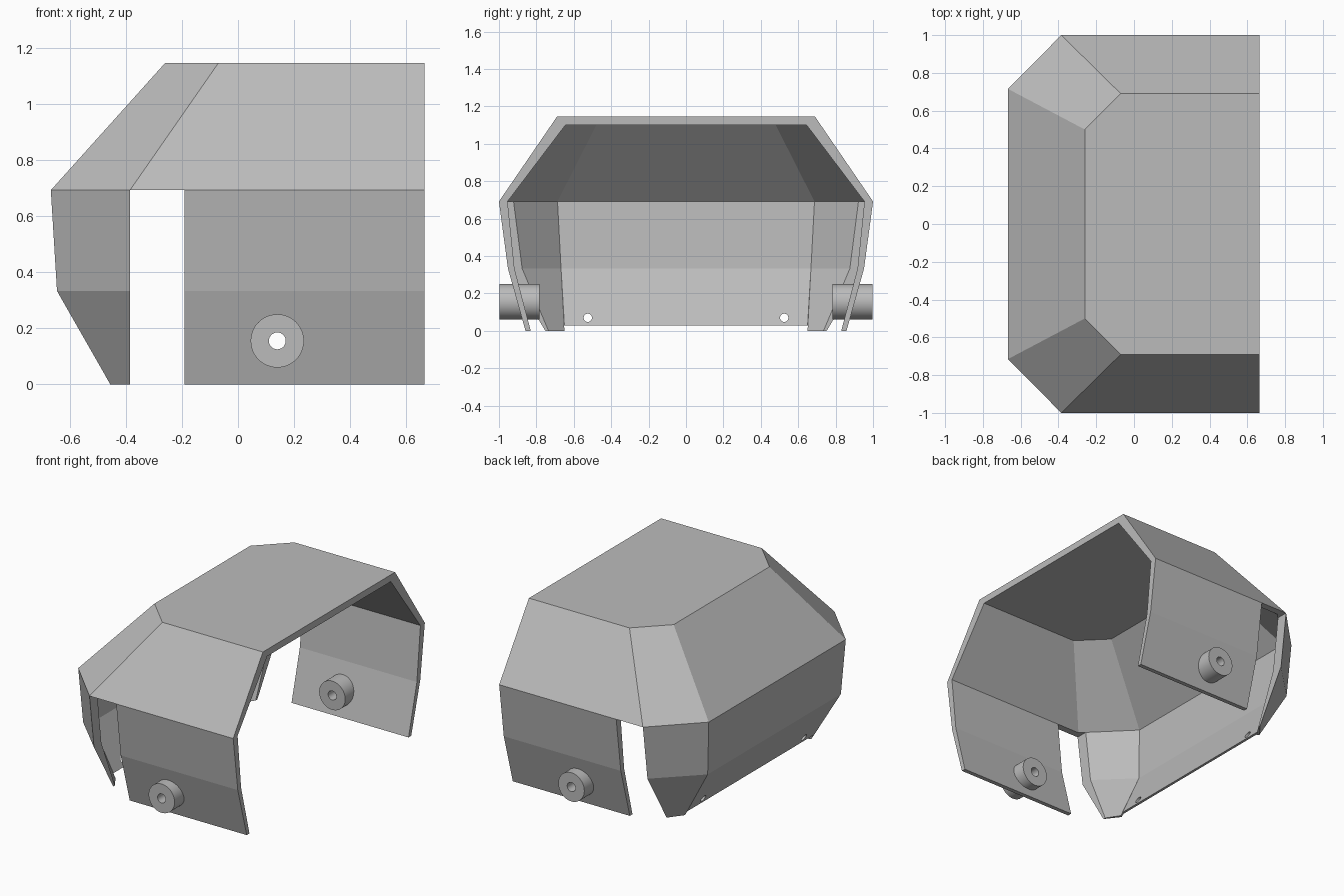
import bpy, bmesh, math
from mathutils import Matrix

if "Cube" in bpy.data.objects:
    bpy.data.objects.remove(bpy.data.objects["Cube"], do_unlink=True)

GREY = 0.5
mat = bpy.data.materials.new("plain grey")
mat.use_nodes = True
mat.diffuse_color = (GREY, GREY, GREY, 1)
mat.node_tree.nodes["Principled BSDF"].inputs["Base Color"].default_value = (GREY, GREY, GREY, 1)


def finish(bm, name):
    bmesh.ops.recalc_face_normals(bm, faces=bm.faces)
    mesh = bpy.data.meshes.new(name)
    bm.to_mesh(mesh)
    bm.free()
    mesh.materials.append(mat)
    obj = bpy.data.objects.new(name, mesh)
    bpy.context.collection.objects.link(obj)
    return obj


def slab(name, outer, inner, cap=False):
    """Closed plate between two matching grids (rows of points, top to bottom)."""
    n, rows = len(outer[0]), len(outer)
    faces = [(r * n + c, r * n + c + 1, (r + 1) * n + c + 1, (r + 1) * n + c)
             for r in range(rows - 1) for c in range(n - 1)]
    if cap:
        faces.append(tuple(reversed(range(n))))
    bm = bmesh.new()
    skin = [[bm.verts.new(p) for row in grid for p in row] for grid in (outer, inner)]
    edges = {(f[i - 1], f[i]) for f in faces for i in range(len(f))}
    for f in faces:
        bm.faces.new([skin[0][i] for i in f])
        bm.faces.new([skin[1][i] for i in reversed(f)])
    for a, b in sorted(edges):
        if (b, a) not in edges:
            bm.faces.new((skin[0][b], skin[0][a], skin[1][a], skin[1][b]))
    return finish(bm, name)


def cylinder(name, radius, depth, axis, centre):
    bm = bmesh.new()
    turn = Matrix.Rotation(math.pi / 2, 4, "X" if axis == "Y" else "Y")
    bmesh.ops.create_cone(bm, cap_ends=True, segments=48, radius1=radius, radius2=radius,
                          depth=depth, matrix=Matrix.Translation(centre) @ turn)
    return finish(bm, name)


def activate(obj):
    bpy.ops.object.select_all(action="DESELECT")
    obj.select_set(True)
    bpy.context.view_layer.objects.active = obj


def drill(targets, radius, depth, axis, centre):
    cutter = cylinder("drill_cutter", radius, depth, axis, centre)
    cutter.hide_render = True
    for obj in targets:
        mod = obj.modifiers.new("hole", "BOOLEAN")
        mod.operation, mod.solver, mod.object = "DIFFERENCE", "EXACT", cutter
        activate(obj)
        bpy.ops.object.modifier_apply(modifier=mod.name)
    bpy.data.objects.remove(cutter, do_unlink=True)


FRONT, CUT, GAP = 0.665, -0.385, -0.19
EAVE, KNEE = 0.692, 0.333


def roof_ring(y, side_x, rear_x, rear_y, z):
    half = [(FRONT, -y, z), (side_x, -y, z), (rear_x, -rear_y, z)]
    return half + [(px, -py, pz) for px, py, pz in reversed(half)]


# Faceted roof, open at one end
slab("roof_shell",
     [roof_ring(0.69, -0.07, -0.26, 0.5, 1.145), roof_ring(1.0, CUT, -0.667, 0.715, EAVE)],
     [roof_ring(0.645, -0.055, -0.22, 0.48, 1.10), roof_ring(0.954, -0.353, -0.62, 0.687, EAVE)],
     cap=True)

# Rear panel with two small holes
def rear_row(x, y, z):
    return [(x, -y, z), (x, y, z)]


rear = slab("rear_panel",
            [rear_row(-0.667, 0.715, EAVE), rear_row(-0.645, 0.695, KNEE), rear_row(-0.472, 0.663, 0.03)],
            [rear_row(-0.62, 0.687, EAVE), rear_row(-0.60, 0.668, KNEE), rear_row(-0.455, 0.65, 0.03)])
for s in (-1, 1):
    drill([rear], 0.022, 0.5, "X", (-0.5, s * 0.525, 0.07))

for s, side in ((-1, "right"), (1, "left")):
    # Side plate with bored boss
    def plate_row(y, z):
        return [(GAP, s * y, z), (FRONT, s * y, z)]

    plate = slab(side + "_side_plate",
                 [plate_row(1.0, EAVE), plate_row(0.952, KNEE), plate_row(0.858, 0)],
                 [plate_row(0.954, EAVE), plate_row(0.917, KNEE), plate_row(0.83, 0)])
    boss = cylinder(side + "_boss", 0.095, 0.214, "Y", (0.14, s * 0.89, 0.155))
    drill([plate, boss], 0.03, 0.6, "Y", (0.14, s * 0.89, 0.155))
    activate(boss)
    bpy.ops.object.shade_smooth_by_angle(angle=math.radians(30))

    # Tapering corner panel
    def corner_row(y, rear_x, rear_y, z):
        return [(CUT, s * y, z), (rear_x, s * rear_y, z)]

    slab(side + "_corner_panel",
         [corner_row(1.0, -0.667, 0.715, EAVE), corner_row(0.952, -0.645, 0.695, KNEE),
          corner_row(0.752, -0.455, 0.66, 0)],
         [corner_row(0.922, -0.62, 0.687, EAVE), corner_row(0.876, -0.60, 0.668, KNEE),
          corner_row(0.735, -0.44, 0.65, 0)])
